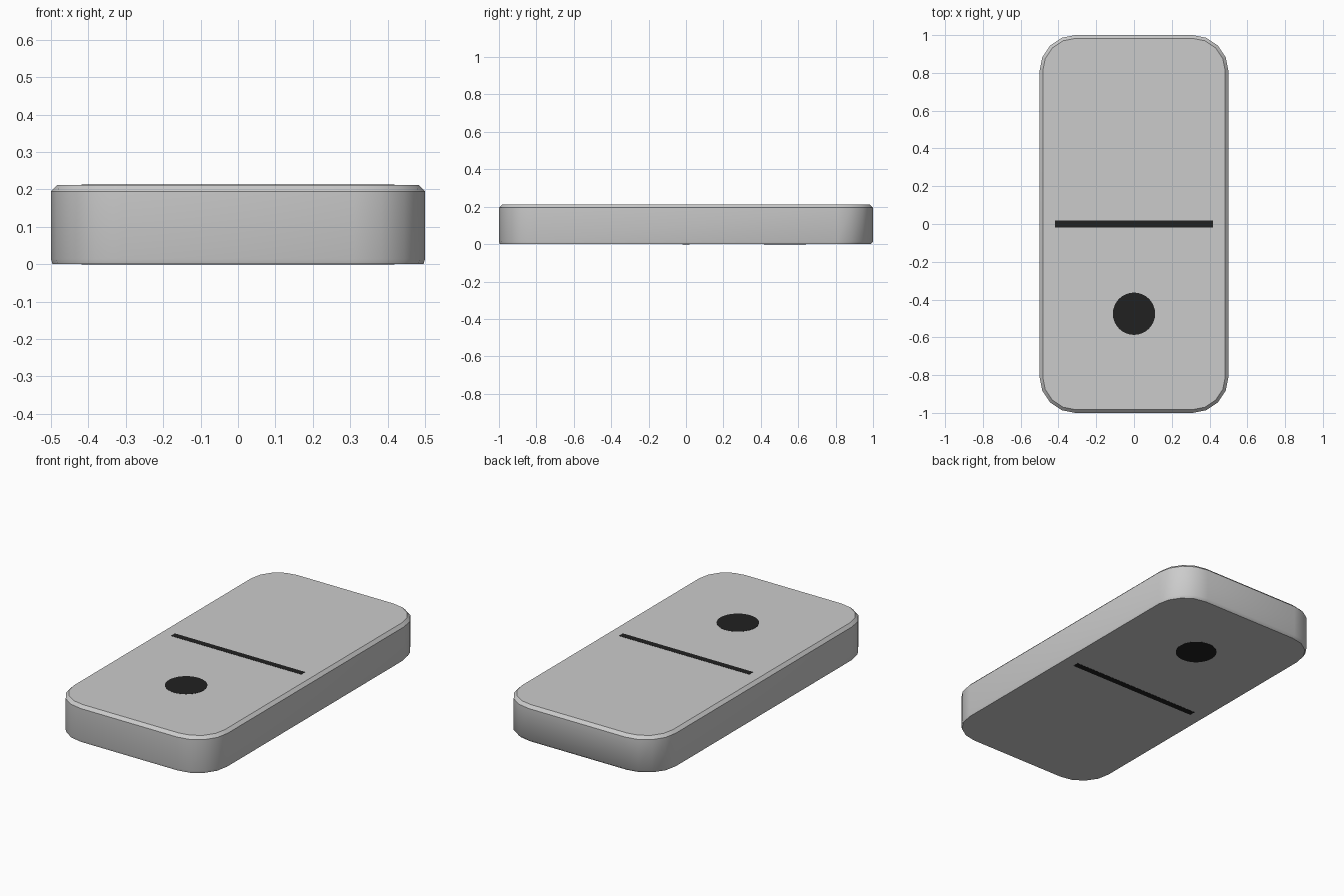
import bpy, bmesh, math

if "Cube" in bpy.data.objects:
    bpy.data.objects.remove(bpy.data.objects["Cube"])

HX, HY, H, R, SEG = 0.5, 1.0, 0.212, 0.19, 4


def ring(bm, z, inset, back=0.0):
    """Rounded rectangle of vertices; back = extra inset at the +y end."""
    verts = []
    for k, (sx, sy) in enumerate([(1, 1), (-1, 1), (-1, -1), (1, -1)]):
        for i in range(SEG + 1):
            a = math.pi / 2 * (k + i / SEG)
            x = sx * (HX - R) + (R - inset) * math.cos(a)
            y = sy * (HY - R) + (R - inset) * math.sin(a)
            if sy > 0:
                y -= back
            verts.append(bm.verts.new((x, y, z)))
    return verts


def finish(bm, name, mat=None):
    bmesh.ops.recalc_face_normals(bm, faces=bm.faces)
    me = bpy.data.meshes.new(name)
    bm.to_mesh(me)
    bm.free()
    ob = bpy.data.objects.new(name, me)
    bpy.context.collection.objects.link(ob)
    if mat:
        me.materials.append(mat)
    return ob


# Tile body: soft lower edge, straight wall, chamfered top edge
bm = bmesh.new()
rings = [ring(bm, 0.0, 0.004, 0.01), ring(bm, 0.014, 0.0),
         ring(bm, H - 0.017, 0.0), ring(bm, H, 0.017)]
n = len(rings[0])
for lo, hi in zip(rings, rings[1:]):
    for i in range(n):
        j = (i + 1) % n
        bm.faces.new((lo[i], lo[j], hi[j], hi[i])).smooth = True
bm.faces.new(rings[0])
bm.faces.new(rings[-1])
# Crisp edges everywhere except between lower edge and wall
for loop in (rings[0], rings[2], rings[3]):
    for i in range(n):
        bm.edges.get((loop[i], loop[(i + 1) % n])).smooth = False
finish(bm, "tile_body")

# Dark inlays on both faces
dark = bpy.data.materials.new("dark_inlay")
dark.diffuse_color = (0.015, 0.015, 0.015, 1)
dark.use_nodes = True
dark.node_tree.nodes["Principled BSDF"].inputs["Base Color"].default_value = dark.diffuse_color


def bar(name, z):
    bm = bmesh.new()
    bmesh.ops.create_cube(bm, size=1)
    bmesh.ops.scale(bm, vec=(0.836, 0.036, 0.004), verts=bm.verts)
    bmesh.ops.translate(bm, vec=(0, 0, z), verts=bm.verts)
    finish(bm, name, dark)


def pip(name, y, z):
    bm = bmesh.new()
    bmesh.ops.create_cone(bm, cap_ends=True, segments=32,
                          radius1=0.112, radius2=0.112, depth=0.004)
    bmesh.ops.translate(bm, vec=(0, y, z), verts=bm.verts)
    finish(bm, name, dark)


for side, z, y in (("top", H - 0.001, -0.475), ("bottom", 0.001, 0.53)):
    bar(side + "_divider", z)
    pip(side + "_pip", y, z)
